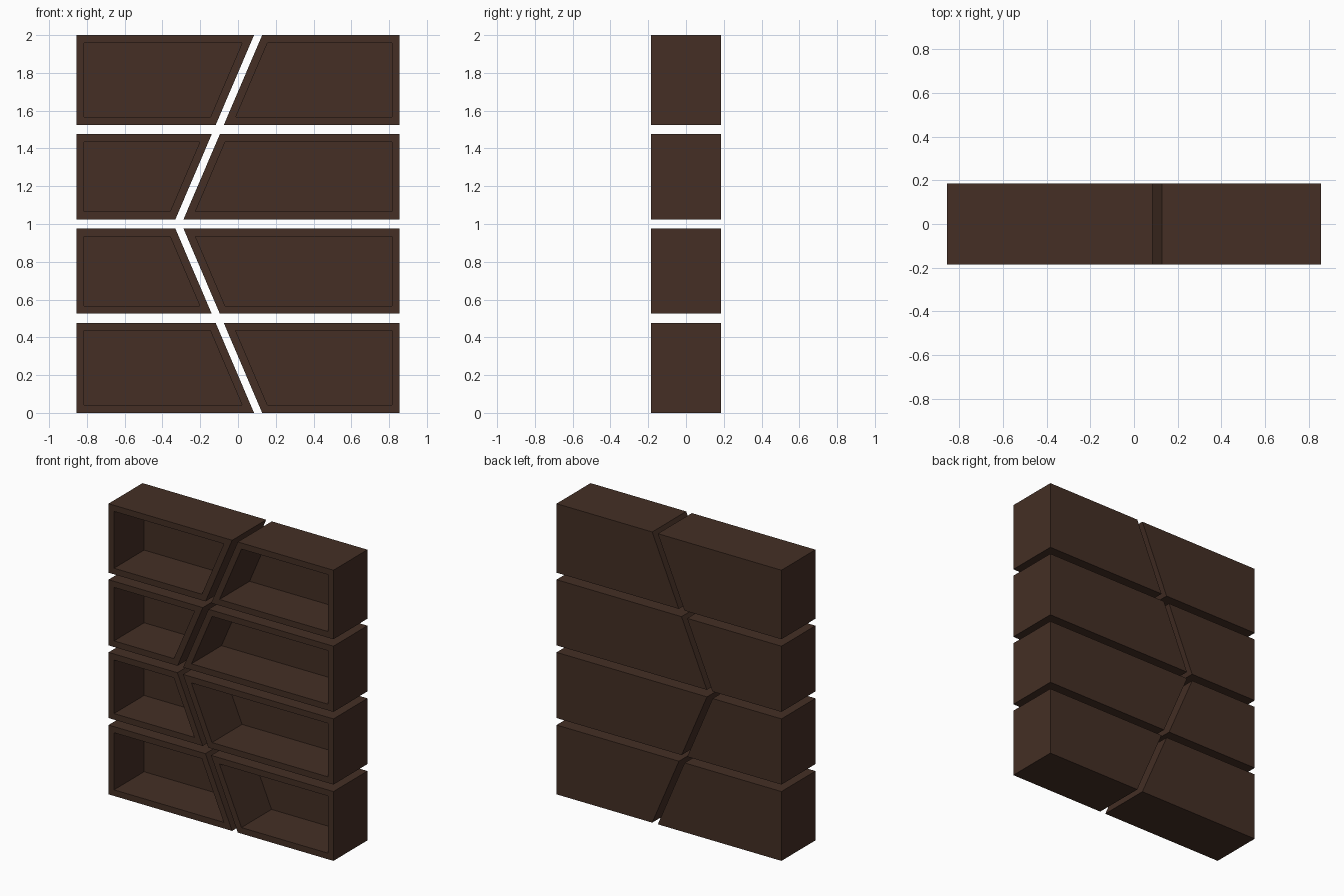
import bpy, bmesh

if "Cube" in bpy.data.objects:
    bpy.data.objects.remove(bpy.data.objects["Cube"])

HALF_W, HALF_D = 0.856, 0.185     # outer half width and half depth
WALL, BACK = 0.042, 0.043         # wall and back panel thickness
ROWS = [(0.0, 0.477), (0.525, 0.977), (1.025, 1.477), (1.525, 2.0)]

wood = bpy.data.materials.new("dark_brown_wood")
wood.diffuse_color = (0.058, 0.028, 0.018, 1)
wood.use_nodes = True
wood.node_tree.nodes["Principled BSDF"].inputs["Base Color"].default_value = wood.diffuse_color


def split_x(z, base):
    """Slanted dividing line, mirrored about mid height."""
    return base - 0.427 * min(z, 2.0 - z)


def open_box(name, z0, z1, left_edge, right_edge):
    bm = bmesh.new()
    bmesh.ops.create_cube(bm, size=2)
    # Shape the cube into a block with one slanted end
    for v in bm.verts:
        z = z1 if v.co.z > 0 else z0
        x = right_edge(z) if v.co.x > 0 else left_edge(z)
        v.co = (x, v.co.y * HALF_D, z)
    bm.normal_update()
    # Hollow the front, leaving rim and back panel
    front = min(bm.faces, key=lambda f: f.normal.y)
    bmesh.ops.inset_individual(bm, faces=[front], thickness=WALL, use_even_offset=True)
    inner = bmesh.ops.extrude_discrete_faces(bm, faces=[front])["faces"][0]
    bmesh.ops.translate(bm, verts=inner.verts, vec=(0, 2 * HALF_D - BACK, 0))
    bmesh.ops.recalc_face_normals(bm, faces=bm.faces)
    mesh = bpy.data.meshes.new(name)
    bm.to_mesh(mesh)
    bm.free()
    mesh.materials.append(wood)
    bpy.context.collection.objects.link(bpy.data.objects.new(name, mesh))


# Four rows, each with a left and right compartment
for i, (z0, z1) in enumerate(ROWS, 1):
    open_box(f"left_shelf_box_{i}", z0, z1, lambda z: -HALF_W, lambda z: split_x(z, 0.085))
    open_box(f"right_shelf_box_{i}", z0, z1, lambda z: split_x(z, 0.128), lambda z: HALF_W)
